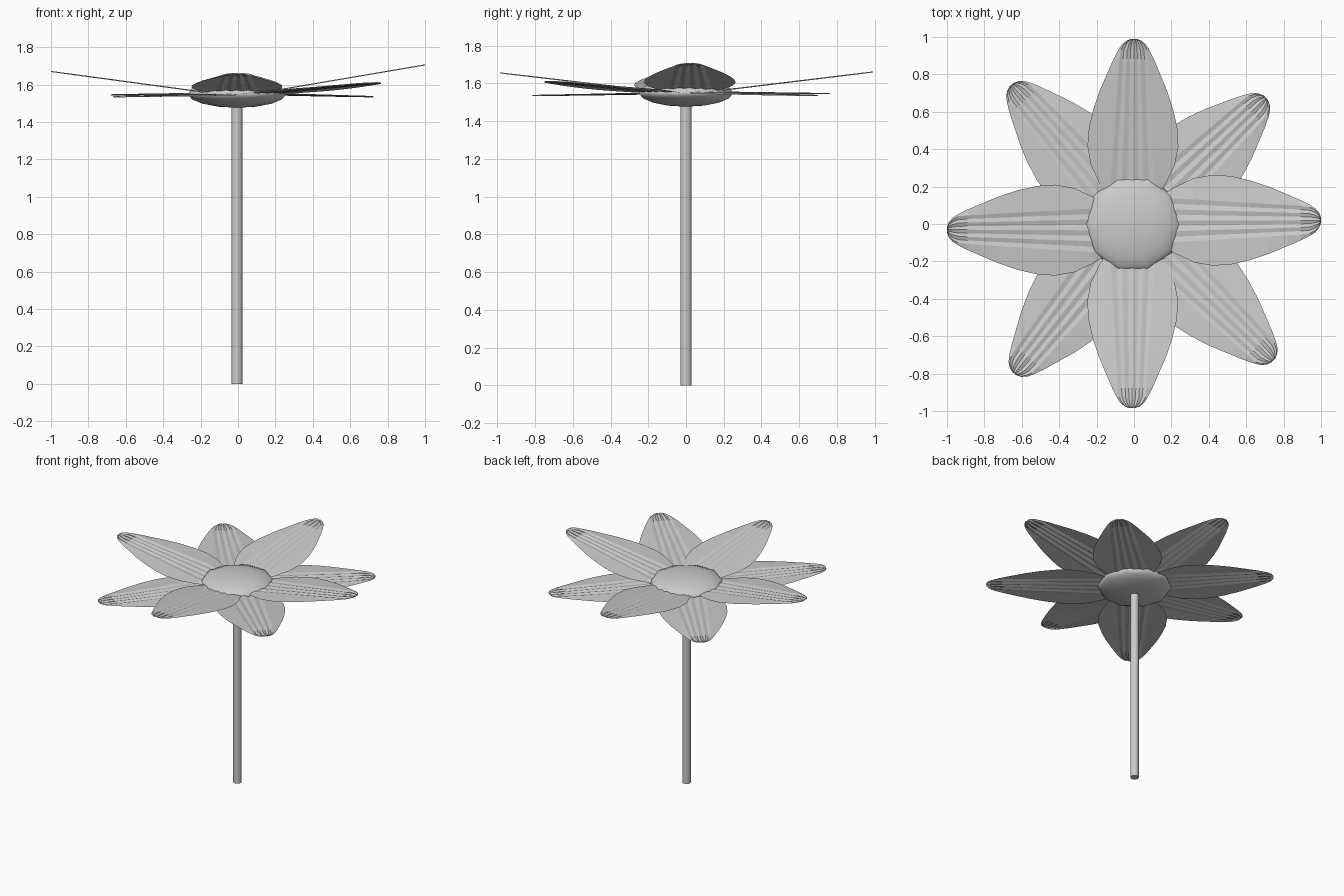
import bpy, bmesh
from math import radians
from mathutils import Vector

if "Cube" in bpy.data.objects:
    bpy.data.objects.remove(bpy.data.objects["Cube"])

# outline of a petal: (fraction along length, half width)
OUTLINE = [(0.06, 0.07), (0.14, 0.13), (0.22, 0.178), (0.32, 0.225), (0.42, 0.243),
           (0.52, 0.236), (0.62, 0.213), (0.72, 0.18), (0.82, 0.138), (0.89, 0.108),
           (0.94, 0.083), (0.97, 0.064), (0.99, 0.04), (1.0, 0.014)]
PLEATS = 4  # creases on each side of the midrib


def petal(name, tip, base_z, offset=(0, 0)):
    """Thin pleated sheet running from the flower centre to the tip."""
    base = Vector((offset[0], offset[1], base_z))
    axis = Vector(tip) - base
    side = Vector((-axis.y, axis.x, 0)).normalized()
    bm = bmesh.new()
    rows = []
    for t, w in OUTLINE:
        crease = min(0.13 - 0.06 * t, 0.85 * w)
        cols = [-w] + [crease * k / PLEATS for k in range(-PLEATS, PLEATS + 1)] + [w]
        row = []
        for i, s in enumerate(cols):
            p = base + axis * t + side * s
            p.z += 0.003 * (1 if i % 2 else -1)
            row.append(bm.verts.new(p))
        rows.append(row)
    for a, b in zip(rows, rows[1:]):
        for i in range(len(a) - 1):
            bm.faces.new((a[i + 1], a[i], b[i], b[i + 1]))
    for f in bm.faces:
        f.normal_update()
        if f.normal.z < 0:
            f.normal_flip()
    me = bpy.data.meshes.new(name)
    bm.to_mesh(me)
    bm.free()
    bpy.context.collection.objects.link(bpy.data.objects.new(name, me))


# upper petals, raised towards the tips
petal("upper_petal_right", (1.0, 0.02, 1.705), 1.535, (0, 0.02))
petal("upper_petal_back", (0.0, 0.99, 1.66), 1.54, (-0.01, 0))
petal("upper_petal_left", (-1.0, -0.03, 1.67), 1.535, (0, -0.035))
petal("upper_petal_front", (-0.01, -0.985, 1.655), 1.54, (-0.005, 0))

# lower petals, nearly level
petal("lower_petal_back_right", (0.705, 0.675, 1.535), 1.555)
petal("lower_petal_back_left", (-0.655, 0.745, 1.545), 1.555)
petal("lower_petal_front_left", (-0.64, -0.80, 1.535), 1.55)
petal("lower_petal_front_right", (0.745, -0.73, 1.61), 1.54)

# flattened ten-sided flower centre
bpy.ops.mesh.primitive_uv_sphere_add(segments=10, ring_count=8, radius=1,
                                     rotation=(0, 0, radians(18)))
bpy.ops.object.transform_apply(location=False, rotation=True, scale=False)
centre = bpy.context.object
centre.name = "flower_centre"
centre.location = (-0.005, 0, 1.55)
centre.scale = (0.262, 0.262, 0.074)
bpy.ops.object.shade_smooth()

# stem
bpy.ops.mesh.primitive_cylinder_add(vertices=20, radius=0.03, depth=1.5,
                                    location=(-0.005, 0, 0.75))
bpy.context.object.name = "stem"
bpy.ops.object.shade_smooth_by_angle(angle=radians(40))
